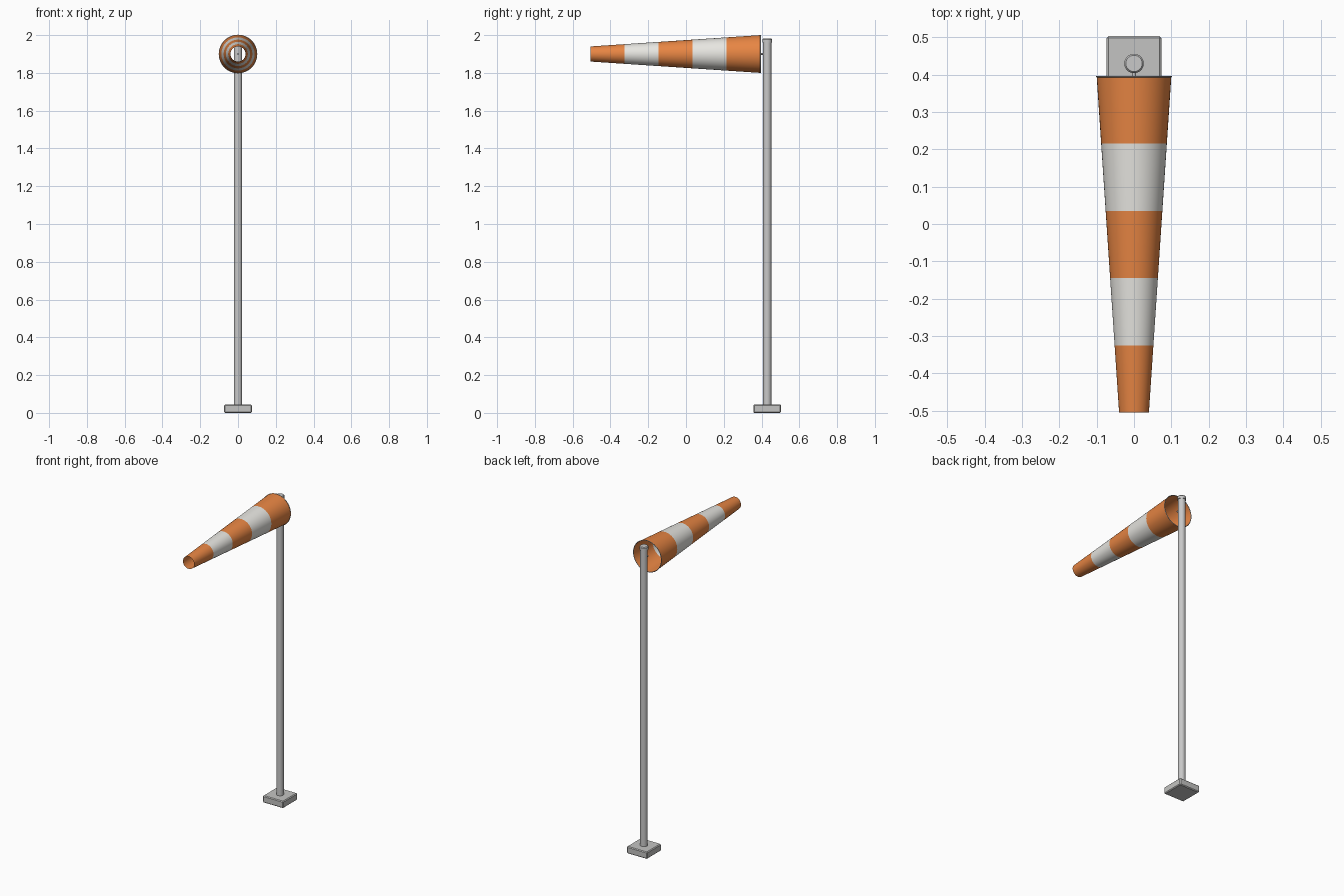
import bpy, bmesh, math
from mathutils import Matrix, Vector

cube = bpy.data.objects.get("Cube")
if cube:
    bpy.data.objects.remove(cube, do_unlink=True)


def material(name, rgb):
    m = bpy.data.materials.new(name)
    m.use_nodes = True
    m.diffuse_color = (*rgb, 1)
    m.node_tree.nodes["Principled BSDF"].inputs["Base Color"].default_value = (*rgb, 1)
    return m


orange = material("orange fabric", (0.85, 0.25, 0.06))
white = material("white fabric", (0.83, 0.82, 0.78))
metal = material("grey metal", (0.58, 0.58, 0.58))
concrete = material("concrete", (0.55, 0.55, 0.54))

POLE_Y = 0.43
SOCK_Z = 1.9
MOUTH_Y, TAIL_Y = 0.395, -0.505
MOUTH_R, TAIL_R = 0.1, 0.04
BANDS = 5


def make_object(name, bm, mats, smooth=True):
    mesh = bpy.data.meshes.new(name)
    bm.to_mesh(mesh)
    bm.free()
    for m in mats:
        mesh.materials.append(m)
    ob = bpy.data.objects.new(name, mesh)
    bpy.context.collection.objects.link(ob)
    if smooth:
        bpy.ops.object.select_all(action="DESELECT")
        ob.select_set(True)
        bpy.context.view_layer.objects.active = ob
        bpy.ops.object.shade_smooth_by_angle(angle=math.radians(35))
    return ob


def lathe(name, profile, origin, axis, mats, sides=32):
    """Spin (radius, distance) points around an axis; radius 0 closes an end."""
    bm = bmesh.new()
    verts = [bm.verts.new((r, 0, h)) for r, h in profile]
    edges = [bm.edges.new(pair) for pair in zip(verts, verts[1:])]
    bmesh.ops.spin(bm, geom=verts + edges, cent=(0, 0, 0), axis=(0, 0, 1),
                   angle=math.tau, steps=sides)
    bmesh.ops.remove_doubles(bm, verts=bm.verts, dist=0.0001)
    bmesh.ops.recalc_face_normals(bm, faces=bm.faces)
    turn = Vector((0, 0, 1)).rotation_difference(Vector(axis)).to_matrix().to_4x4()
    bm.transform(Matrix.Translation(origin) @ turn)
    return make_object(name, bm, mats)


# Square footing with softened edges
bm = bmesh.new()
bmesh.ops.create_cube(bm, size=1, matrix=Matrix.Translation((0, POLE_Y, 0.0225))
                      @ Matrix.Diagonal((0.146, 0.146, 0.045, 1)))
bmesh.ops.bevel(bm, geom=bm.edges[:], offset=0.005, segments=1, affect="EDGES")
make_object("base", bm, [concrete], smooth=False)

# Upright pole and its cap
lathe("pole", [(0, 0.04), (0.022, 0.04), (0.022, 1.965), (0, 1.965)],
      (0, POLE_Y, 0), (0, 0, 1), [metal])
lathe("pole_cap", [(0, 1.96), (0.026, 1.96), (0.026, 1.976), (0.022, 1.981), (0, 1.981)],
      (0, POLE_Y, 0), (0, 0, 1), [metal])

# Short arm joining the pole to the mouth
lathe("arm", [(0, 0), (0.005, 0), (0.005, 0.04), (0, 0.04)],
      (0, POLE_Y, SOCK_Z), (0, -1, 0), [metal], 12)

# Tapered open sock, striped along its length
length = MOUTH_Y - TAIL_Y
profile = [(MOUTH_R + (TAIL_R - MOUTH_R) * i / BANDS, length * i / BANDS)
           for i in range(BANDS + 1)]
sock = lathe("sock", profile, (0, MOUTH_Y, SOCK_Z), (0, -1, 0), [orange, white], 48)
for face in sock.data.polygons:
    face.material_index = int((MOUTH_Y - face.center.y) / length * BANDS) % 2

# Thin hoop holding the mouth open
ring = [(MOUTH_R + 0.002 * math.cos(a), 0.002 * math.sin(a))
        for a in (math.tau * k / 8 for k in range(9))]
lathe("mouth_hoop", ring, (0, MOUTH_Y, SOCK_Z), (0, -1, 0), [metal], 48)
